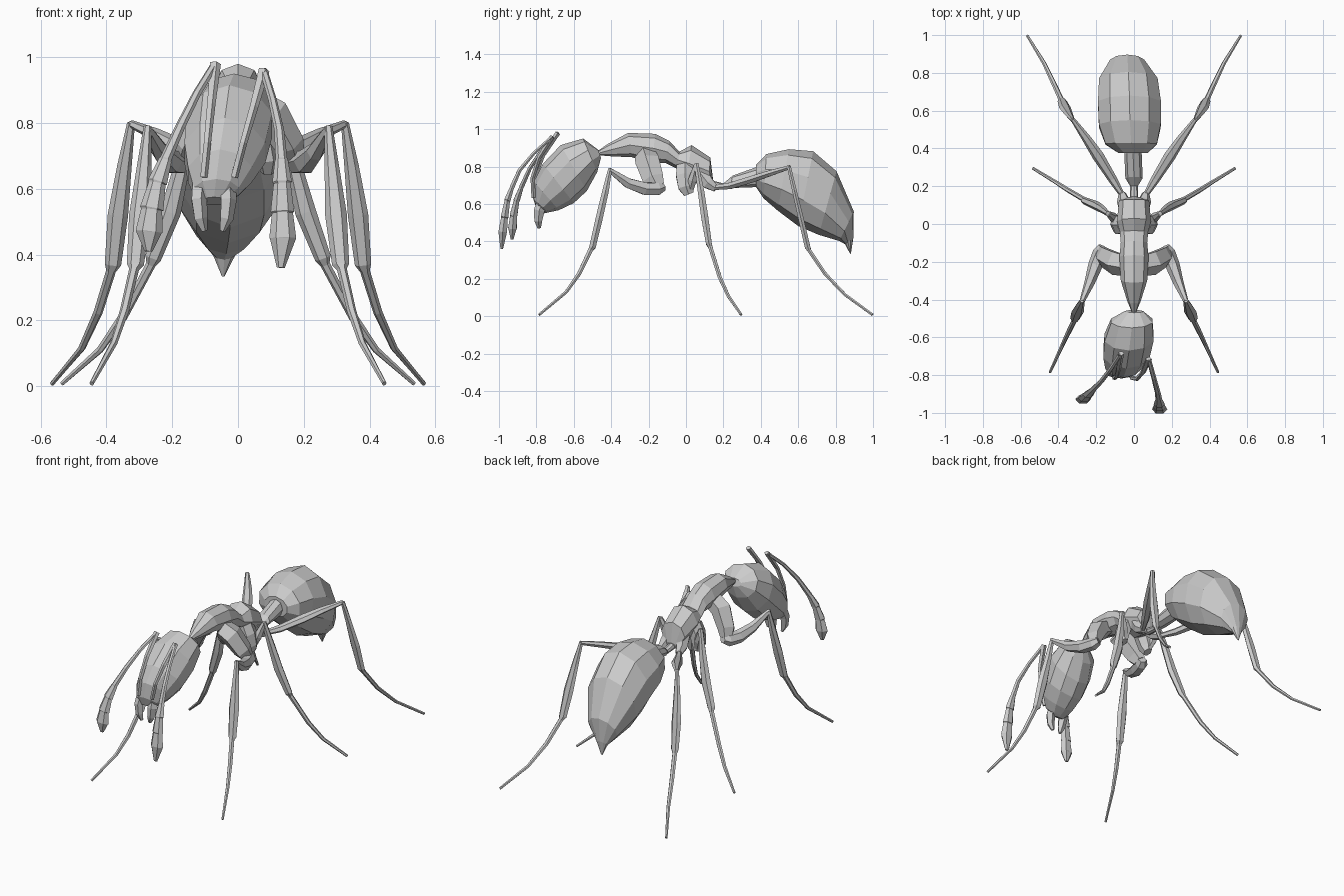
import bpy, bmesh, math
from mathutils import Vector


def skin(name, rings, mirror=False):
    """Bridge a list of equal-length rings into a closed flat-shaded mesh."""
    bm = bmesh.new()
    loops = [[bm.verts.new(p) for p in r] for r in rings]
    n = len(loops[0])
    for a, b in zip(loops, loops[1:]):
        for i in range(n):
            j = (i + 1) % n
            bm.faces.new((a[i], a[j], b[j], b[i]))
    bm.faces.new(loops[0])
    bm.faces.new(loops[-1])
    bmesh.ops.recalc_face_normals(bm, faces=bm.faces)
    me = bpy.data.meshes.new(name)
    bm.to_mesh(me)
    bm.free()
    ob = bpy.data.objects.new(name, me)
    bpy.context.collection.objects.link(ob)
    if mirror:
        m = ob.modifiers.new("mirror", 'MIRROR')
        m.use_mirror_merge = False
    return ob


def body(name, sections, n=10):
    """Sections: (top y, top z, bottom y, bottom z, half width, centre x)."""
    rings = []
    for ty, tz, by, bz, w, cx in sections:
        ring = []
        for i in range(n):
            a = 2 * math.pi * i / n
            k = (1 + math.cos(a)) / 2
            ring.append((cx + w * math.sin(a), by + (ty - by) * k, bz + (tz - bz) * k))
        rings.append(ring)
    return skin(name, rings)


def limb(name, pts, n=6, mirror=True):
    """Points: (x, y, z, radius across x, radius in depth)."""
    P = [Vector(p[:3]) for p in pts]
    rings = []
    for i, p in enumerate(pts):
        t = (P[min(i + 1, len(P) - 1)] - P[max(i - 1, 0)]).normalized()
        u = Vector((1, 0, 0))
        u = (u - t * t.dot(u)).normalized()
        v = t.cross(u)
        rings.append([P[i] + u * p[3] * math.cos(2 * math.pi * k / n)
                      + v * p[4] * math.sin(2 * math.pi * k / n) for k in range(n)])
    return skin(name, rings, mirror)


# Head, turned slightly to one side
body("head", [
    (-.47, .89, -.455, .845, .05, 0), (-.55, .95, -.475, .77, .115, -.012),
    (-.67, .915, -.53, .67, .136, -.026), (-.765, .815, -.60, .605, .129, -.04),
    (-.813, .72, -.68, .567, .102, -.055), (-.818, .63, -.735, .555, .072, -.066),
    (-.80, .575, -.755, .55, .035, -.073)])

# Thorax
body("thorax", [
    (-.47, .885, -.46, .86, .012, 0), (-.42, .92, -.40, .855, .035, 0),
    (-.31, .98, -.29, .85, .07, 0), (-.165, .975, -.18, .82, .077, 0),
    (-.09, .937, -.11, .82, .07, 0), (-.035, .88, -.05, .79, .075, 0),
    (.03, .915, 0, .72, .09, 0), (.13, .848, .12, .70, .08, 0),
    (.145, .73, .135, .69, .04, 0)], 8)

# Waist with its raised node
body("waist", [
    (.12, .73, .12, .685, .022, 0), (.20, .71, .20, .68, .02, 0),
    (.25, .752, .235, .685, .046, 0), (.37, .795, .37, .69, .046, -.005),
    (.42, .79, .42, .70, .04, -.005)], 8)

# Abdomen, tapering to a point
body("abdomen", [
    (.375, .81, .375, .69, .08, -.005), (.43, .867, .415, .63, .143, -.015),
    (.55, .893, .49, .565, .172, -.022), (.68, .882, .60, .482, .175, -.024),
    (.805, .775, .71, .435, .163, -.03), (.897, .56, .82, .402, .095, -.036),
    (.895, .42, .85, .385, .035, -.042), (.882, .335, .878, .333, .004, -.045)])

# Mandibles
for side, cx in (("left", -.114), ("right", -.036)):
    s = -1 if side == "left" else 1
    limb(side + "_mandible", [
        (cx, -.76, .63, .028, .032), (cx + s * .006, -.785, .565, .026, .03),
        (cx, -.79, .51, .022, .022), (cx - s * .012, -.785, .472, .009, .01)], 5, False)

# Antennae: scape, whip and stepped club
scapes = {
    "left": [(-.105, -.815, .635, .012, .012), (-.094, -.81, .74, .012, .012),
             (-.082, -.765, .86, .014, .012), (-.07, -.685, .98, .018, .014)],
    "right": [(-.012, -.815, .635, .012, .012), (.016, -.82, .74, .012, .012),
              (.048, -.785, .85, .014, .012), (.078, -.715, .96, .018, .014)]}
whips = {
    "left": [(-.07, -.685, .98), (-.125, -.77, .89), (-.175, -.835, .79), (-.22, -.88, .69),
             (-.245, -.905, .62), (-.262, -.922, .54), (-.27, -.928, .47), (-.272, -.93, .41)],
    "right": [(.078, -.715, .96), (.105, -.815, .87), (.125, -.89, .78), (.132, -.93, .69),
              (.134, -.955, .62), (.135, -.97, .53), (.136, -.98, .45), (.13, -.985, .36)]}
for side in ("left", "right"):
    limb(side + "_scape", scapes[side], 5, False)
    w = [Vector(p) for p in whips[side]]
    pts = [(*p, r, r * .8) for p, r in zip(w[:4], (.012, .013, .015, .018))]
    for k, (r0, r1) in enumerate(((.02, .03), (.026, .036), (.032, .041))):
        a, b = w[3 + k], w[4 + k]
        pts += [(*a.lerp(b, .04), r0, r0 * .65), (*b, r1, r1 * .65)]
    pts += [(*w[6], .04, .026), (*w[7], .012, .008)]
    limb(side + "_flagellum", pts, 6, False)

# Front legs, with boxy upper joints
limb("front_coxa", [(.045, -.215, .855, .055, .06), (.10, -.205, .825, .058, .068),
                    (.155, -.175, .735, .048, .06), (.17, -.15, .69, .034, .04)], 5)
limb("front_femur", [(.165, -.12, .69, .025, .022), (.18, -.15, .68, .038, .036),
                     (.205, -.22, .682, .038, .038), (.235, -.31, .712, .028, .03),
                     (.275, -.41, .782, .014, .014)])
limb("front_lower_leg", [
    (.275, -.405, .79, .012, .012), (.285, -.43, .67, .022, .02), (.298, -.465, .52, .033, .022),
    (.312, -.50, .37, .026, .02), (.316, -.51, .355, .015, .015), (.345, -.57, .23, .014, .013),
    (.378, -.64, .13, .011, .01), (.445, -.785, .008, .007, .008)])

# Middle legs
limb("middle_coxa", [(.05, -.005, .80, .045, .052), (.075, -.005, .75, .044, .055),
                     (.09, .0, .69, .037, .048), (.09, .015, .652, .022, .03)])
limb("middle_femur", [(.09, .02, .67, .018, .02), (.11, .035, .73, .026, .026),
                      (.138, .055, .81, .014, .014)])
limb("middle_lower_leg", [
    (.138, .055, .815, .013, .013), (.17, .08, .67, .024, .02), (.205, .10, .53, .032, .022),
    (.258, .122, .39, .025, .018), (.265, .13, .37, .015, .013), (.35, .18, .21, .014, .012),
    (.42, .225, .11, .011, .01), (.535, .295, .008, .007, .008)])

# Hind legs
limb("hind_coxa", [(.04, .08, .76, .04, .045), (.055, .12, .71, .036, .036),
                   (.062, .16, .682, .02, .02)])
limb("hind_femur", [(.06, .15, .687, .014, .014), (.115, .24, .698, .024, .02),
                    (.19, .36, .735, .031, .021), (.25, .45, .765, .024, .018),
                    (.325, .555, .797, .012, .012)])
limb("hind_lower_leg", [
    (.325, .55, .80, .012, .012), (.345, .58, .67, .022, .014), (.365, .615, .52, .031, .017),
    (.380, .65, .37, .025, .017), (.386, .66, .35, .015, .012), (.425, .745, .225, .014, .011),
    (.475, .85, .115, .011, .009), (.565, .997, .008, .007, .008)])
